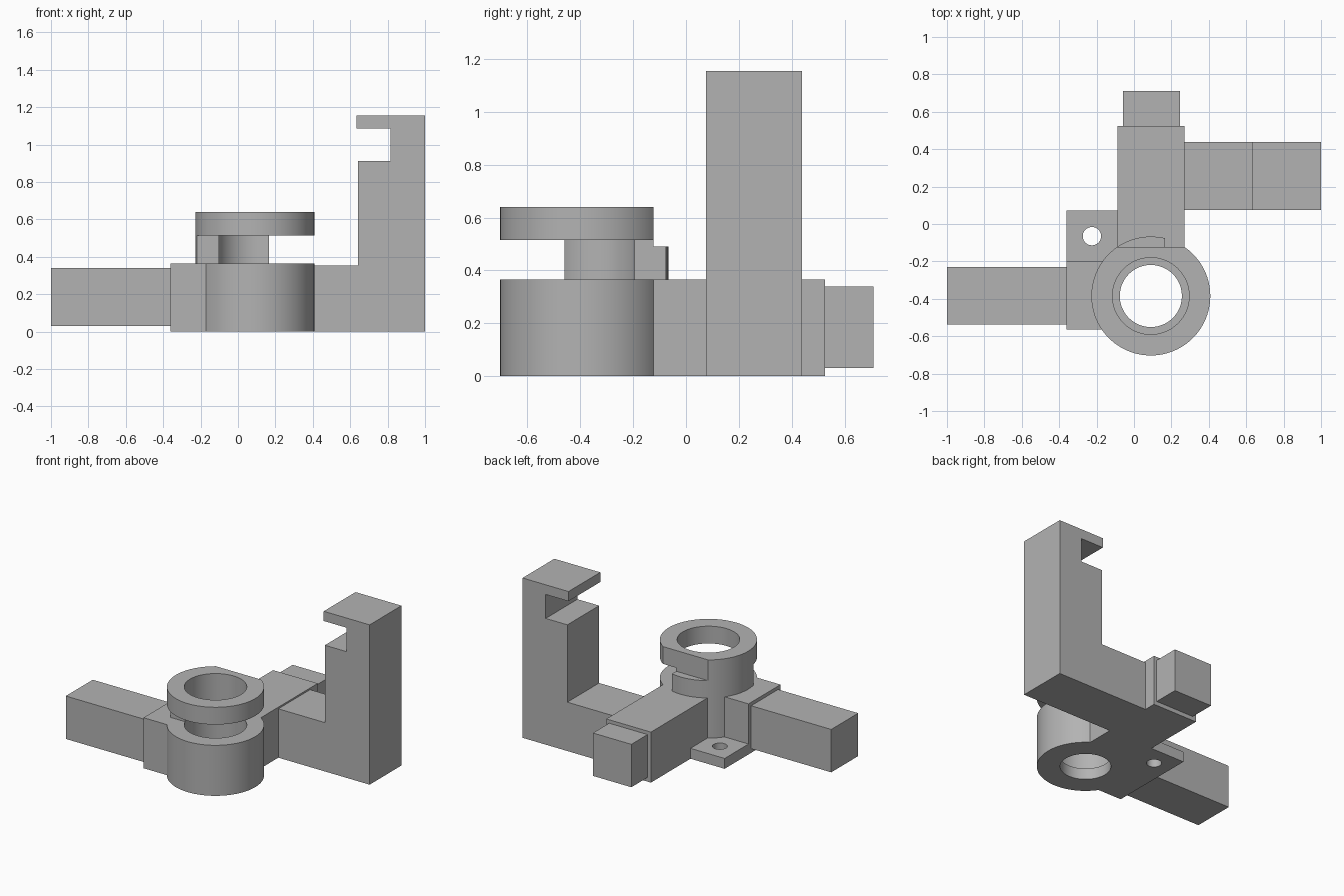
import bpy, bmesh, math

cube = bpy.data.objects.get("Cube")
if cube:
    bpy.data.objects.remove(cube, do_unlink=True)

grey = bpy.data.materials.new("plain grey")
grey.use_nodes = True
colour = (0.45, 0.45, 0.45, 1)
grey.diffuse_color = colour
grey.node_tree.nodes["Principled BSDF"].inputs["Base Color"].default_value = colour


def finish(name, bm):
    bmesh.ops.recalc_face_normals(bm, faces=bm.faces[:])
    mesh = bpy.data.meshes.new(name)
    bm.to_mesh(mesh)
    bm.free()
    mesh.materials.append(grey)
    ob = bpy.data.objects.new(name, mesh)
    bpy.context.collection.objects.link(ob)
    return ob


def box(name, x, y, z):
    bm = bmesh.new()
    bmesh.ops.create_cube(bm, size=1)
    for v in bm.verts:
        v.co = [r[0] if c < 0 else r[1] for c, r in zip(v.co, (x, y, z))]
    return finish(name, bm)


def cylinder(name, centre, radius, z, sides=96):
    bm = bmesh.new()
    bmesh.ops.create_cone(bm, cap_ends=True, segments=sides, radius1=radius,
                          radius2=radius, depth=z[1] - z[0])
    bmesh.ops.translate(bm, verts=bm.verts[:],
                        vec=(centre[0], centre[1], (z[0] + z[1]) / 2))
    return finish(name, bm)


def extrude_side_profile(name, points, y):
    bm = bmesh.new()
    face = bm.faces.new([bm.verts.new((px, y[0], pz)) for px, pz in points])
    moved = bmesh.ops.extrude_face_region(bm, geom=[face])["geom"]
    bmesh.ops.translate(bm, vec=(0, y[1] - y[0], 0),
                        verts=[g for g in moved if isinstance(g, bmesh.types.BMVert)])
    return finish(name, bm)


def combine(target, tool, operation):
    mod = target.modifiers.new("combine", "BOOLEAN")
    mod.operation, mod.object, mod.solver = operation, tool, "EXACT"
    bpy.context.view_layer.objects.active = target
    bpy.ops.object.modifier_apply(modifier=mod.name)
    bpy.data.objects.remove(tool, do_unlink=True)


HUB = (0.09, -0.385)
TOP = 0.365       # top of the main body
RING = 0.515      # underside of the upper ring

# Round hub: slot below the upper ring, and a flat on its back
body = cylinder("hub_body", HUB, 0.318, (0, 0.64))
for x, y, z in [((0.165, 0.6), (-0.9, 0.2), (TOP, RING)),
                ((-0.5, 0.6), (-0.9, -0.46), (TOP, RING)),
                ((-0.5, 0.6), (-0.123, 0.2), (0.49, 0.8))]:
    combine(body, box("slot_cutter", x, y, z), "DIFFERENCE")

# Side and back blocks, and the low mounting tab
for x, y, z in [((-0.36, 0.0), (-0.565, -0.2), (0, TOP)),
                ((-0.087, 0.27), (-0.3, 0.525), (0, TOP)),
                ((-0.36, 0.0), (-0.3, 0.073), (0, 0.075))]:
    combine(body, box("block", x, y, z), "UNION")

# Stepped bore and tab hole
for centre, radius, z in [(HUB, 0.205, (0.08, 1)), (HUB, 0.166, (-0.1, 0.2)),
                          ((-0.225, -0.065), 0.049, (-0.1, 0.2))]:
    combine(body, cylinder("bore_cutter", centre, radius, z), "DIFFERENCE")

# Square bars
box("left_bar", (-1, -0.36), (-0.538, -0.23), (0.03, 0.34))
box("back_bar", (-0.06, 0.247), (0.525, 0.71), (0.03, 0.34))

# Upright arm with a hooked top
extrude_side_profile("hook_arm", [(0.27, 0), (1, 0), (1, 1.155), (0.633, 1.155),
                                  (0.633, 1.085), (0.815, 1.085), (0.815, 0.912),
                                  (0.642, 0.912), (0.642, 0.353), (0.27, 0.353)],
                     (0.075, 0.438))

# Smooth the round walls, keep edges sharp
bpy.ops.object.select_all(action="DESELECT")
body.select_set(True)
bpy.context.view_layer.objects.active = body
bpy.ops.object.shade_smooth_by_angle(angle=math.radians(30))
